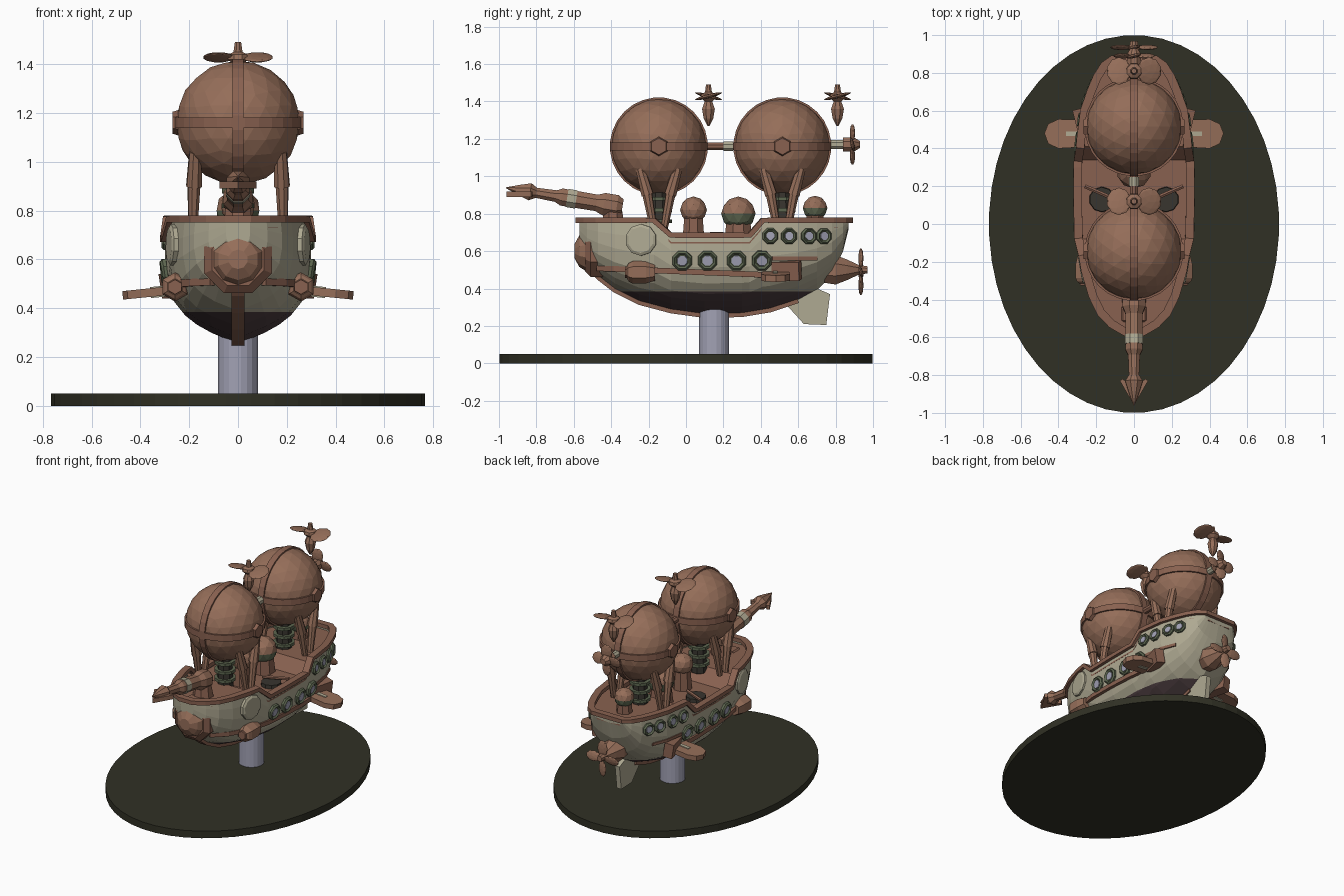
import bpy, bmesh, math
from mathutils import Vector, Matrix

cube = bpy.data.objects.get("Cube")
if cube:
    bpy.data.objects.remove(cube, do_unlink=True)


def make_mat(name, rgb):
    m = bpy.data.materials.new(name)
    m.use_nodes = True
    m.diffuse_color = (*rgb, 1)
    m.node_tree.nodes["Principled BSDF"].inputs["Base Color"].default_value = (*rgb, 1)
    return m


BROWN = make_mat("copper brown", (0.30, 0.155, 0.10))
RUST = make_mat("rust brown", (0.25, 0.12, 0.08))
CREAM = make_mat("cream hull", (0.43, 0.40, 0.29))
PLUM = make_mat("dark plum", (0.075, 0.048, 0.052))
LILAC = make_mat("lilac grey", (0.36, 0.36, 0.46))
OLIVE = make_mat("dark olive", (0.03, 0.03, 0.018))
GREEN = make_mat("moss green", (0.11, 0.135, 0.08))
DARK = make_mat("dark brown", (0.04, 0.035, 0.028))


def finish(bm, name, *mats):
    bmesh.ops.recalc_face_normals(bm, faces=bm.faces)
    me = bpy.data.meshes.new(name)
    bm.to_mesh(me)
    bm.free()
    for m in mats:
        me.materials.append(m)
    ob = bpy.data.objects.new(name, me)
    bpy.context.collection.objects.link(ob)
    return ob


def skin(bm, rings, caps=True, closed=False):
    """Join rings of points into a faceted surface."""
    vs = [[bm.verts.new(p) for p in r] for r in rings]
    n = len(vs[0])
    for a, b in zip(vs, vs[1:] + (vs[:1] if closed else [])):
        for i in range(n):
            j = (i + 1) % n
            bm.faces.new((a[i], a[j], b[j], b[i]))
    if caps and not closed:
        bm.faces.new(vs[0])
        bm.faces.new(vs[-1])


def lathe(name, mat, prof, origin, axis=(0, 0, 1), seg=10, squash=1.0):
    """Turn (radius, height) points around an axis."""
    rot = Vector(axis).to_track_quat('Z', 'Y')
    bm = bmesh.new()
    rings = []
    for r, h in prof:
        ring = []
        for i in range(seg):
            a = math.tau * (i + 0.5) / seg
            ring.append(Vector(origin) + rot @ Vector((r * math.cos(a), squash * r * math.sin(a), h)))
        rings.append(ring)
    skin(bm, rings)
    return finish(bm, name, mat)


def rod(name, mat, a, b, r1, r2, seg=8):
    d = Vector(b) - Vector(a)
    return lathe(name, mat, [(r1, 0), (r2, d.length)], a, d, seg)


def strip(name, mat, pts, up, w, h, closed=False):
    """Sweep a rectangular bar along points."""
    pts, rings, n = [Vector(p) for p in pts], [], len(pts)
    for i, p in enumerate(pts):
        prev = pts[i - 1] if closed or i else p
        nxt = pts[(i + 1) % n] if closed or i < n - 1 else p
        t = (nxt - prev).normalized()
        side = t.cross(Vector(up)).normalized()
        top = side.cross(t)
        rings.append([p + side * w * a + top * h * b for a, b in ((-.5, -.5), (.5, -.5), (.5, .5), (-.5, .5))])
    bm = bmesh.new()
    skin(bm, rings, closed=closed)
    return finish(bm, name, mat)


def plate(name, mat, outline, thick, matrix):
    bm = bmesh.new()
    skin(bm, [[matrix @ Vector((x, y, z)) for x, y in outline] for z in (-thick / 2, thick / 2)])
    return finish(bm, name, mat)


def ball(name, mats, loc, r, sub=2, scale=(1, 1, 1)):
    bm = bmesh.new()
    bmesh.ops.create_icosphere(bm, subdivisions=sub, radius=r,
                               matrix=Matrix.Translation(loc) @ Matrix.Diagonal((*scale, 1)))
    if len(mats) > 1:
        for f in bm.faces:
            f.material_index = int(f.calc_center_median().z < loc[2])
    return finish(bm, name, *mats)


def propeller(name, loc, axis, count, reach, width):
    rot = Vector(axis).to_track_quat('Z', 'Y').to_matrix().to_4x4()
    bm = bmesh.new()
    for i in range(count):
        m = (Matrix.Translation(loc) @ rot @ Matrix.Rotation(math.tau * i / count, 4, 'Z')
             @ Matrix.Translation((reach * 0.55, 0, 0)) @ Matrix.Rotation(0.25, 4, 'X')
             @ Matrix.Diagonal((reach * 0.45, width / 2, 0.011, 1)))
        bmesh.ops.create_icosphere(bm, subdivisions=2, radius=1, matrix=m)
    return finish(bm, name, BROWN)


def lerp(table, x, col=1):
    for a, b in zip(table, table[1:]):
        if x <= b[0]:
            k = max(0, (x - a[0]) / (b[0] - a[0]))
            return a[col] + (b[col] - a[col]) * k
    return table[-1][col]


# Hull stations: position, half width, keel height
HULL = [(-.57, .05, .63), (-.53, .12, .53), (-.47, .18, .46), (-.38, .225, .39), (-.25, .265, .325),
        (-.08, .295, .28), (.1, .3, .255), (.3, .3, .26), (.45, .29, .285), (.6, .27, .335),
        (.7, .235, .39), (.78, .2, .47), (.84, .16, .6), (.87, .12, .72)]
SHEER = [(-1, .765), (-.17, .765), (-.08, .685), (.34, .685), (.41, .765), (1, .765)]
FLARE = [(0, 0), (.03, .13), (.1, .42), (.18, .64), (.27, .8), (.4, .94), (.6, 1), (.8, 1), (1, .97)]
stations = sorted([h[0] for h in HULL] + [-.17, .34, .41])


def hull_point(y, z, side=1):
    keel = lerp(HULL, y, 2)
    return Vector((side * lerp(HULL, y) * lerp(FLARE, (z - keel) / (.765 - keel)), y, z))


def hull_normal(y, z, side):
    p = hull_point(y, z, side)
    n = (hull_point(y + .02, z, side) - p).cross(hull_point(y, z + .02, side) - p).normalized()
    return p, n if n.x * side > 0 else -n


# Hull with painted underside
bm = bmesh.new()
rows = []
for y in stations:
    keel, top = lerp(HULL, y, 2), lerp(SHEER, y)
    half = [hull_point(y, keel + (top - keel) * t) for t, _ in FLARE]
    rows.append([bm.verts.new((-p.x, p.y, p.z)) for p in half[:0:-1]] + [bm.verts.new(p) for p in half])
for a, b in zip(rows, rows[1:]):
    for i in range(len(a) - 1):
        bm.faces.new((a[i], a[i + 1], b[i + 1], b[i]))
bm.faces.new(rows[0])
bm.faces.new(rows[-1])
bmesh.ops.bisect_plane(bm, geom=bm.verts[:] + bm.edges[:] + bm.faces[:],
                       plane_co=(0, 0, .385), plane_no=(0, 0, 1))
for f in bm.faces:
    f.material_index = int(f.calc_center_median().z < .385)
finish(bm, "hull", CREAM, PLUM)

# Deck, rail, keel and side bands
bm = bmesh.new()
edge = [hull_point(y, lerp(SHEER, y) - .035) for y in stations]
skin(bm, [[p, Vector((-p.x, p.y, p.z)), Vector((-p.x, p.y, p.z - .01)), p - Vector((0, 0, .01))] for p in edge])
finish(bm, "deck", RUST)
rim = [hull_point(y, lerp(SHEER, y)) for y in stations]
strip("rail", RUST, rim + [Vector((-p.x, p.y, p.z)) for p in reversed(rim)], (0, 0, 1), .045, .028, True)
strip("keel", RUST, [(0, h[0], h[2]) for h in HULL[:10]], (1, 0, 0), .025, .055)
for s in (1, -1):
    strip("side_band", RUST, [hull_point(y, .49 - .04 * y, s) for y in stations if -.5 < y < .5],
          (0, 0, 1), .025, .03)
    strip("stern_trim", RUST, [hull_point(y, .56, s) for y in (.46, .6, .7)], (0, 0, 1), .015, .02)

# Portholes and bow medallions
for s in (1, -1):
    for y, z, r in [(y, .55, .056) for y in (-.02, .115, .27, .405)] + [(y, .68, .045) for y in (.45, .55, .655, .735)]:
        p, n = hull_normal(y, z, s)
        lathe("porthole_frame", GREEN, [(r, -.02), (r, .01), (r * .8, .02), (r * .6, .01)], p, n, 8)
        lathe("porthole_glass", LILAC, [(r * .58, 0), (r * .5, .014)], p, n, 8)
    p, n = hull_normal(-.24, .66, s)
    lathe("bow_medallion", CREAM, [(.085, -.02), (.085, .01), (.07, .018)], p, n, 10)

# Bow boss
lathe("bow_collar", RUST, [(.15, 0), (.15, .07), (.115, .1)], (0, -.44, .6), (0, -1, 0), 8)
lathe("bow_dome", BROWN, [(.112, 0), (.11, .08), (.085, .12), (.04, .145)], (0, -.45, .6), (0, -1, 0), 10)

# Bow gun with arrow head
aim = Vector((0, -.6, .1)).normalized()
base = Vector((0, -.34, .835))
lathe("gun_barrel", BROWN, [(.045, 0), (.065, .03), (.065, .1), (.048, .14), (.05, .33), (.034, .36), (.028, .5)],
      base, aim, 8)
lathe("gun_collar", CREAM, [(.053, .25), (.053, .3)], base, aim, 8)
lathe("gun_tip", BROWN, [(.025, .46), (.05, .5), (.03, .56), (.003, .63)], base, aim, 8)
plate("gun_barbs", BROWN, [(0, -.96), (.075, -.83), (.06, -.82), (.025, -.85), (-.025, -.85), (-.06, -.82), (-.075, -.83)],
      .03, Matrix.Translation((0, 0, .905)))
rod("gun_mount", RUST, (0, -.39, .72), (0, -.39, .83), .07, .05)

# Balloons with bands, bosses, legs and masts
for y in (-.145, .515):
    c = Vector((0, y, 1.16))
    ball("balloon", [BROWN], c, .254, 3)
    for name, axis in (("balloon_hoop", (1, 0, 0)), ("balloon_belt", (0, 0, 1))):
        lathe(name, RUST, [(.245, -.022), (.262, -.022), (.262, .022), (.245, .022)], c, axis, 28)
    rod("mast", DARK, (0, y, .7), (0, y, .92), .055, .045)
    for z in (.75, .81, .87):
        lathe("mast_ring", GREEN, [(.07, 0), (.07, .02)], (0, y, z))
    for s in (1, -1):
        rod("balloon_boss", RUST, (s * .235, y, 1.16), (s * .268, y, 1.16), .055, .045, 6)
        for d in (1, -1):
            rod("leg", BROWN, (s * .185, y + d * .03, .73), (s * .18, y + d * .065, .92), .02, .028)
            rod("leg_top", BROWN, (s * .18, y + d * .06, .9), (s * .175, y + d * .1, 1.04), .034, .026)

# Rod between the balloons, lift propellers
rod("link_rod", RUST, (0, .09, 1.16), (0, .28, 1.16), .022, .022)
rod("link_sleeve", CREAM, (0, .2, 1.16), (0, .25, 1.16), .028, .028)
for y in (.12, .81):
    lathe("lift_spindle", BROWN, [(.006, 1.27), (.028, 1.31), (.037, 1.36), (.022, 1.4), (.045, 1.42),
                                  (.04, 1.44), (.02, 1.45), (.014, 1.49)], (0, y, 0), seg=8)
    propeller("lift_blades", (0, y, 1.428), (0, 0, 1), 2, .145, .15)

# Rear and stern propellers
rod("rear_shaft", CREAM, (0, .75, 1.17), (0, .86, 1.17), .025, .025)
lathe("rear_hub", BROWN, [(.04, 0), (.04, .06), (.02, .09)], (0, .84, 1.17), (0, 1, 0), 8)
propeller("rear_blades", (0, .89, 1.17), (0, 1, 0), 4, .11, .08)
lathe("stern_hub", BROWN, [(.075, 0), (.085, .06), (.06, .12), (.03, .18), (.02, .23)], (0, .74, .5), (0, 1, 0), 8)
propeller("stern_blades", (0, .935, .49), (0, 1, 0), 4, .128, .07)

# Rudder
upright = Matrix(((0, 0, 1, 0), (1, 0, 0, 0), (0, 1, 0, 0), (0, 0, 0, 1)))
plate("rudder", CREAM, [(.54, .31), (.63, .21), (.75, .205), (.77, .37), (.7, .4), (.6, .36)], .035, upright)

# Side wings and thrusters
WING = [(.22, .41), (.40, .40), (.455, .425), (.475, .48), (.455, .53), (.40, .555), (.22, .55)]
for s in (1, -1):
    tilt = Matrix.Translation((0, 0, .5)) @ Matrix.Rotation(s * .1, 4, 'Y')
    plate("wing", BROWN, [(s * x, y) for x, y in WING], .035, tilt)
    plate("wing_slot", CREAM, [(s * x, y) for x, y in ((.29, .465), (.36, .465), (.36, .49), (.29, .49))],
          .045, tilt)
    strip("wing_root", RUST, [(s * .24, .545, .5), (s * .3, .53, .49)], (0, 0, 1), .15, .1)
    lathe("thruster", BROWN, [(.035, 0), (.05, .01), (.06, .03), (.06, .1), (.045, .15)],
          (s * .258, -.315, .487), (0, 1, 0), 6)
    rod("thruster_nozzle", RUST, (s * .258, -.325, .487), (s * .258, -.3, .487), .03, .035, 6)
    rod("deck_hatch", DARK, (s * .17, .13, .63), (s * .17, .13, .675), .07, .065, 10)
    rod("hatch_strut", RUST, (s * .1, .13, .69), (s * .26, .2, .69), .012, .012, 6)

# Deck domes
for y, z, r, mats in ((.04, .82, .072, [BROWN]), (.28, .8, .092, [BROWN, GREEN]), (.69, .83, .066, [BROWN, GREEN])):
    ball("deck_dome", mats, (0, y, z), r)
    rod("dome_stand", RUST, (0, y, .64), (0, y, z), r * .9, r * .7)

# Display post and base
rod("post", LILAC, (0, .15, .04), (0, .15, .29), .082, .082, 20)
lathe("base", OLIVE, [(1, 0), (1, .05)], (0, 0, 0), seg=48)
bpy.data.objects["base"].scale.x = .768
